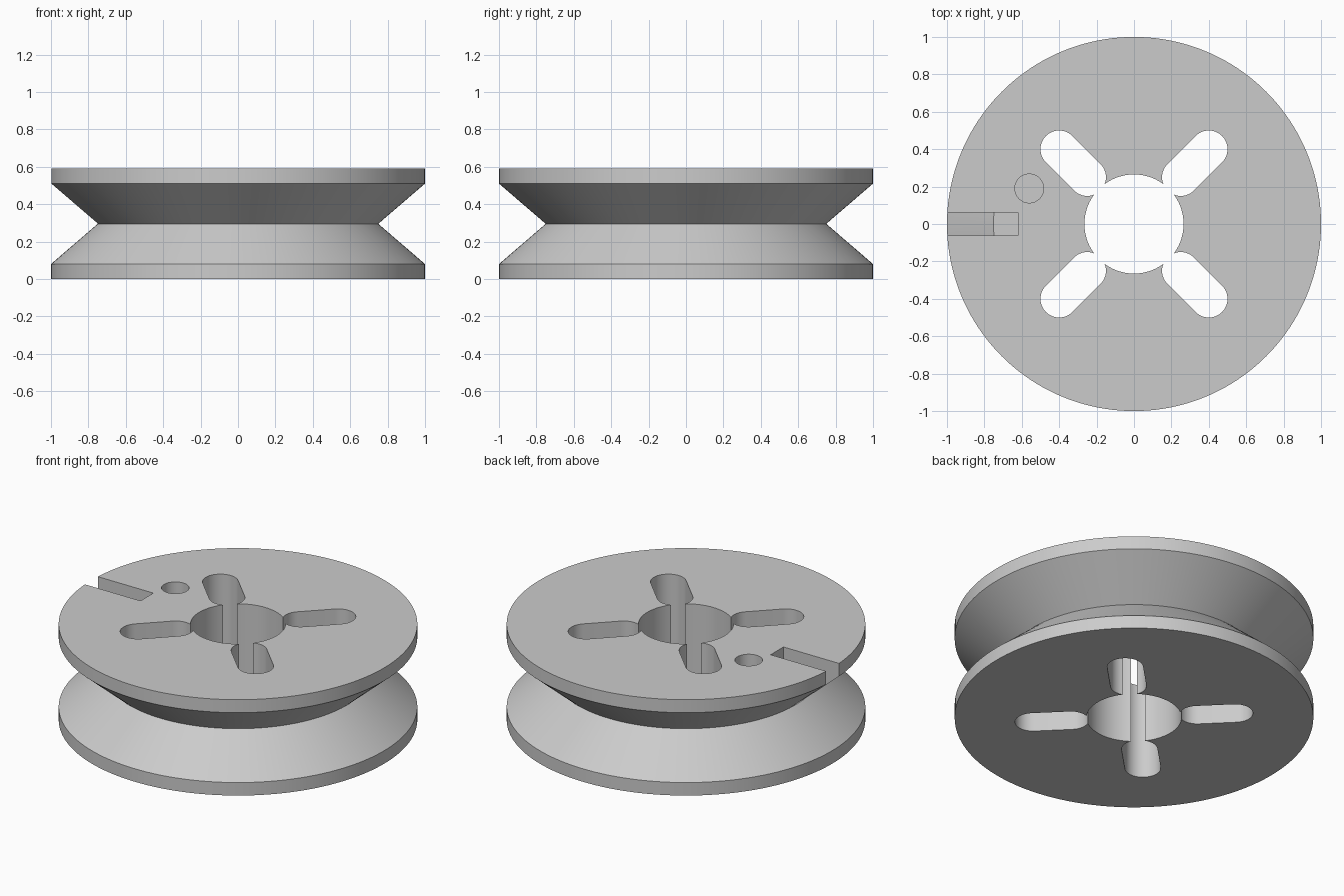
import bpy, bmesh
from math import sin, cos, pi, radians
from mathutils import Vector

cube = bpy.data.objects.get("Cube")
if cube:
    bpy.data.objects.remove(cube, do_unlink=True)

HEIGHT, WAIST = 0.59, 0.295
SEGMENTS = 160

grey = bpy.data.materials.new("light_grey")
grey.use_nodes = True
grey.diffuse_color = (0.6, 0.6, 0.6, 1)
grey.node_tree.nodes["Principled BSDF"].inputs["Base Color"].default_value = (0.6, 0.6, 0.6, 1)


def make_object(name, bm):
    bmesh.ops.recalc_face_normals(bm, faces=bm.faces)
    mesh = bpy.data.meshes.new(name)
    bm.to_mesh(mesh)
    bm.free()
    obj = bpy.data.objects.new(name, mesh)
    bpy.context.collection.objects.link(obj)
    mesh.materials.append(grey)
    return obj


def arc(cx, cy, radius, start, end, steps):
    """Points on an arc, both ends included."""
    angles = [start + (end - start) * i / steps for i in range(steps + 1)]
    return [(cx + radius * cos(a), cy + radius * sin(a)) for a in angles]


def prism(name, outline, bottom, top):
    """Extrude a flat outline straight up."""
    bm = bmesh.new()
    face = bm.faces.new([bm.verts.new((x, y, bottom)) for x, y in outline])
    result = bmesh.ops.extrude_face_region(bm, geom=[face])
    verts = [v for v in result["geom"] if isinstance(v, bmesh.types.BMVert)]
    bmesh.ops.translate(bm, verts=verts, vec=Vector((0, 0, top - bottom)))
    return make_object(name, bm)


def circle(name, x, y, radius, bottom, steps):
    return prism(name, arc(x, y, radius, 0, 2 * pi, steps)[:-1], bottom, 1)


# Pulley body: two rimmed flanges with a V groove between
bm = bmesh.new()
profile = [(1, 0), (1, 0.08), (0.75, WAIST), (1, HEIGHT - 0.08), (1, HEIGHT)]
rings = [[bm.verts.new((x, y, z)) for x, y in arc(0, 0, r, 0, 2 * pi, SEGMENTS)[:-1]]
         for r, z in profile]
for low, high in zip(rings, rings[1:]):
    for i in range(SEGMENTS):
        j = (i + 1) % SEGMENTS
        bm.faces.new((low[i], low[j], high[j], high[i]))
bm.faces.new(rings[0])
bm.faces.new(rings[-1])
pulley = make_object("pulley_wheel", bm)

# Central bore and blind pin hole
cutters = [circle("bore_cutter", 0, 0, 0.265, -1, 96),
           circle("pin_hole_cutter", -0.56, 0.19, 0.077, WAIST, 48)]

# Four diagonal rounded slots
inner, outer = 0.25 * 2 ** 0.5, 0.4 * 2 ** 0.5
for k in range(4):
    a = radians(45 + 90 * k)
    outline = (arc(outer * cos(a), outer * sin(a), 0.1, a - pi / 2, a + pi / 2, 24)
               + arc(inner * cos(a), inner * sin(a), 0.1, a + pi / 2, a + 3 * pi / 2, 24))
    cutters.append(prism("slot_cutter", outline, -1, 1))

# Radial notch through the upper rim
cutters.append(prism("notch_cutter",
                     [(-1.2, -0.0625), (-0.62, -0.0625), (-0.62, 0.0625), (-1.2, 0.0625)],
                     WAIST + 0.001, 1))

# Cut everything, bake the result and drop the cutters
for cutter in cutters:
    cutter.hide_render = True
    mod = pulley.modifiers.new(cutter.name, 'BOOLEAN')
    mod.operation = 'DIFFERENCE'
    mod.solver = 'EXACT'
    mod.object = cutter
graph = bpy.context.evaluated_depsgraph_get()
graph.update()
baked = bpy.data.meshes.new_from_object(pulley.evaluated_get(graph))
pulley.modifiers.clear()
pulley.data = baked
baked.name = "pulley_wheel"
for cutter in cutters:
    bpy.data.objects.remove(cutter, do_unlink=True)

# Smooth round walls, crisp edges
bpy.ops.object.select_all(action='DESELECT')
pulley.select_set(True)
bpy.context.view_layer.objects.active = pulley
bpy.ops.object.shade_smooth_by_angle(angle=radians(25))
